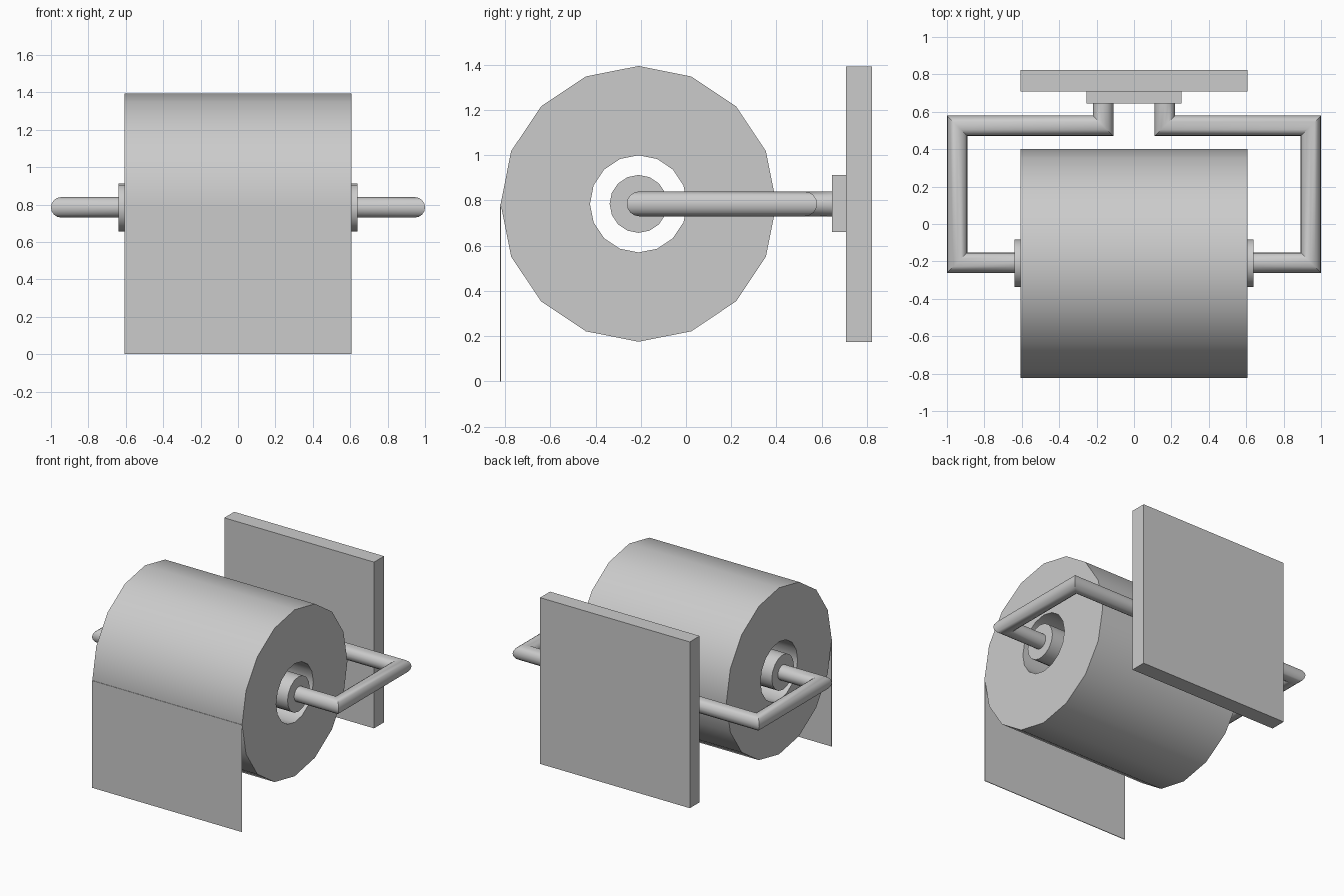
import bpy, bmesh, math
from mathutils import Vector

if "Cube" in bpy.data.objects:
    bpy.data.objects.remove(bpy.data.objects["Cube"])

AXIS_Y, AXIS_Z = -0.21, 0.785   # roll axis
SIDES = 16


def finish(name, bm, smooth=True):
    bmesh.ops.recalc_face_normals(bm, faces=bm.faces)
    mesh = bpy.data.meshes.new(name)
    bm.to_mesh(mesh)
    bm.free()
    obj = bpy.data.objects.new(name, mesh)
    bpy.context.collection.objects.link(obj)
    if smooth:
        bpy.ops.object.select_all(action='DESELECT')
        obj.select_set(True)
        bpy.context.view_layer.objects.active = obj
        bpy.ops.object.shade_smooth_by_angle(angle=math.radians(35))
    return obj


def box(name, lo, hi):
    bm = bmesh.new()
    bmesh.ops.create_cube(bm, size=1)
    for v in bm.verts:
        v.co = Vector([(a + b) / 2 + c * (b - a) for a, b, c in zip(lo, hi, v.co)])
    return finish(name, bm, False)


def bridge(bm, a, b):
    for i in range(len(a)):
        j = (i + 1) % len(a)
        bm.faces.new((a[i], a[j], b[j], b[i]))


def lathe_x(name, profile, closed):
    """Spin (x, radius) points about the roll axis; cap the ends if open."""
    bm = bmesh.new()
    rings = []
    for x, r in profile:
        angles = [2 * math.pi * i / SIDES for i in range(SIDES)]
        rings.append([bm.verts.new((x, AXIS_Y + r * math.cos(t), AXIS_Z + r * math.sin(t)))
                      for t in angles])
    for a, b in zip(rings, rings[1:]):
        bridge(bm, a, b)
    if closed:
        bridge(bm, rings[-1], rings[0])
    else:
        bm.faces.new(rings[0])
        bm.faces.new(rings[-1])
    return finish(name, bm)


def mitred_pipe(name, path, radius, z):
    """Round pipe along a flat xy path with sharp mitred corners."""
    bm = bmesh.new()
    pts = [Vector(p) for p in path]
    rings = []
    for i, p in enumerate(pts):
        d_in = (p - pts[max(i - 1, 0)]) if i else pts[1] - p
        d_out = (pts[i + 1] - p) if i < len(pts) - 1 else d_in
        n1 = Vector((-d_in.y, d_in.x)).normalized()
        n2 = Vector((-d_out.y, d_out.x)).normalized()
        side = (n1 + n2) / (1 + n1.dot(n2))
        ring = []
        for k in range(SIDES):
            t = 2 * math.pi * k / SIDES
            q = p + side * radius * math.cos(t)
            ring.append(bm.verts.new((q.x, q.y, z + radius * math.sin(t))))
        rings.append(ring)
    for a, b in zip(rings, rings[1:]):
        bridge(bm, a, b)
    bm.faces.new(rings[0])
    bm.faces.new(rings[-1])
    return finish(name, bm)


# Paper roll with open core, and the hanging sheet
lathe_x("paper_roll", [(-0.607, 0.61), (0.607, 0.61), (0.607, 0.215), (-0.607, 0.215)], True)
box("hanging_sheet", (-0.607, -0.823, 0), (0.607, -0.818, AXIS_Z))

# Roller through the core
lathe_x("roller", [(-0.638, 0.128), (0.638, 0.128)], False)

# Bent arms, mirrored left and right
arm = mitred_pipe("arm", [(0.62, -0.207), (0.945, -0.207), (0.945, 0.525),
                          (0.165, 0.525), (0.165, 0.66)], 0.055, AXIS_Z)
arm.modifiers.new("mirror", 'MIRROR')

# Wall mount
box("mount_block", (-0.255, 0.645, 0.66), (0.255, 0.71, 0.912))
box("wall_plate", (-0.607, 0.708, 0.175), (0.607, 0.823, 1.393))
